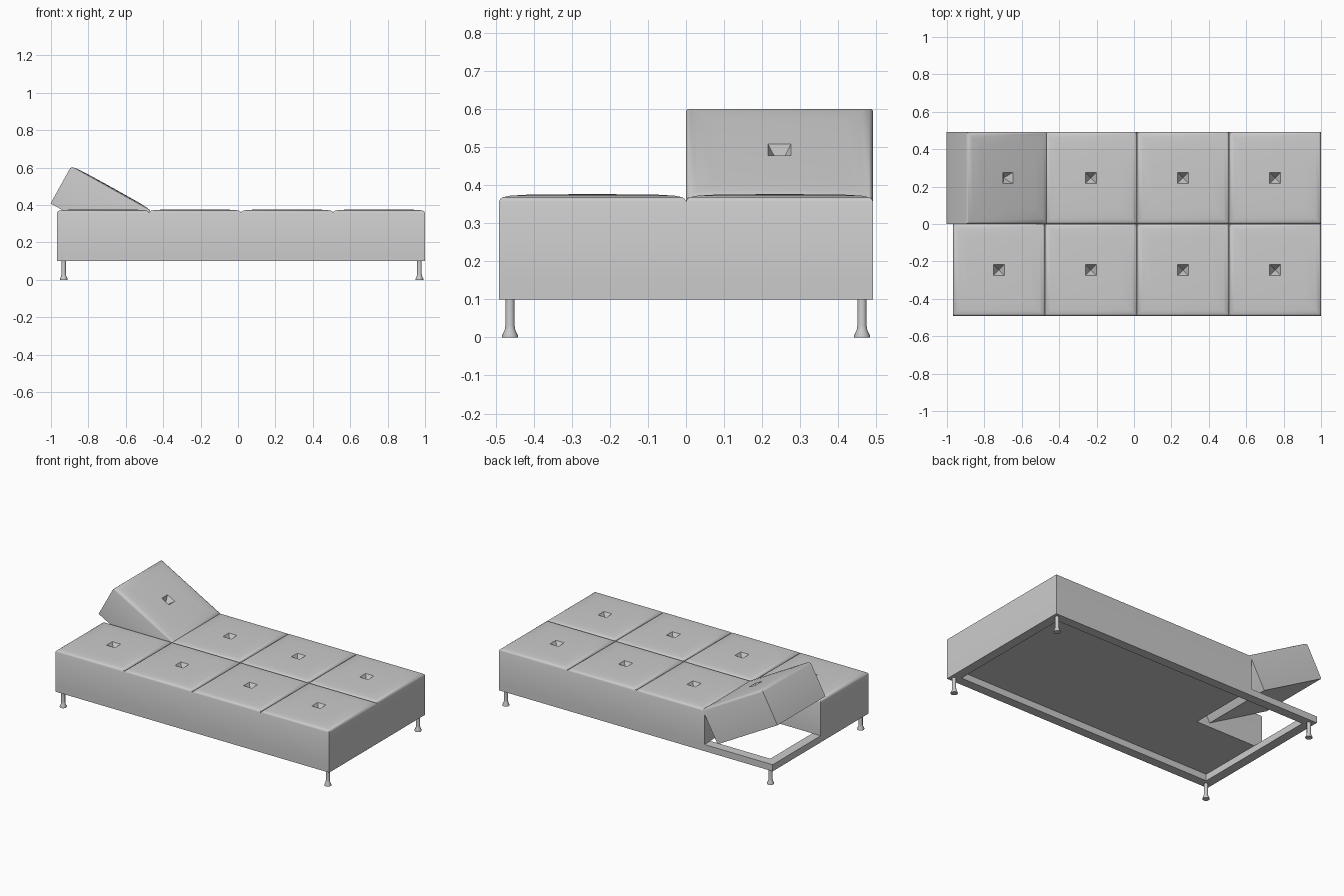
import bpy
import bmesh
import math
from mathutils import Matrix, Vector

if "Cube" in bpy.data.objects:
    bpy.data.objects.remove(bpy.data.objects["Cube"], do_unlink=True)

# One plain grey for everything
grey = bpy.data.materials.new("soft_grey")
grey.use_nodes = True
colour = (0.6, 0.6, 0.6, 1)
grey.diffuse_color = colour
grey.node_tree.nodes["Principled BSDF"].inputs["Base Color"].default_value = colour

TILE = 0.492
LEFT, RIGHT = 1 - 4 * TILE, 1.0
LEFT = RIGHT - 4 * TILE
RAIL_BOTTOM, RAIL_TOP, EDGE = 0.1, 0.143, 0.357


def finish(bm, name):
    bmesh.ops.recalc_face_normals(bm, faces=bm.faces)
    mesh = bpy.data.meshes.new(name)
    bm.to_mesh(mesh)
    bm.free()
    mesh.materials.append(grey)
    obj = bpy.data.objects.new(name, mesh)
    bpy.context.collection.objects.link(obj)
    bpy.ops.object.select_all(action="DESELECT")
    obj.select_set(True)
    bpy.context.view_layer.objects.active = obj
    bpy.ops.object.shade_smooth_by_angle(angle=math.radians(35))
    return obj


def bridge(bm, a, b):
    n = len(a)
    for i in range(n):
        bm.faces.new((a[i], a[(i + 1) % n], b[(i + 1) % n], b[i]))


def cushion(name, x, y):
    """Square block with a softly domed top and a pyramid-shaped tuft."""
    bm = bmesh.new()
    half = TILE / 2
    profile = [(half, RAIL_TOP), (half, EDGE), (half - 0.003, 0.364),
               (half - 0.01, 0.369), (half - 0.03, 0.373),
               (half - 0.08, 0.376), (0.03, 0.377)]
    rings = []
    for r, z in profile:
        rings.append([bm.verts.new((x + sx * r, y + sy * r, z))
                      for sx, sy in ((-1, -1), (1, -1), (1, 1), (-1, 1))])
    bm.faces.new(rings[0])
    for a, b in zip(rings, rings[1:]):
        bridge(bm, a, b)
    tip = bm.verts.new((x, y, 0.327))
    for i in range(4):
        bm.faces.new((rings[-1][i], rings[-1][(i + 1) % 4], tip))
    return finish(bm, name)


# Seat cushions, with the back corner one raised as a headrest
for row, side in ((-0.5, "front"), (0.5, "back")):
    for col in range(4):
        raised = side == "back" and col == 0
        name = "headrest" if raised else f"{side}_cushion_{col + 1}"
        block = cushion(name, LEFT + (col + 0.5) * TILE, row * TILE)
        if raised:
            pivot = Vector((LEFT + TILE, 0, EDGE))
            turn = Matrix.Rotation(math.radians(29), 4, "Y")
            shift = Matrix.Translation(pivot + Vector((0.008, 0, 0)))
            block.data.transform(shift @ turn @ Matrix.Translation(-pivot))

# Open rectangular base frame
bm = bmesh.new()
loops = []
for inset, z in ((0, RAIL_BOTTOM), (0, RAIL_TOP), (0.06, RAIL_TOP), (0.06, RAIL_BOTTOM)):
    x0, x1, y1 = LEFT + inset, RIGHT - inset, TILE - inset
    loops.append([bm.verts.new((x, y, z))
                  for x, y in ((x0, -y1), (x1, -y1), (x1, y1), (x0, y1))])
for i in range(4):
    bridge(bm, loops[i], loops[(i + 1) % 4])
finish(bm, "base_frame")

# Four slim legs with flared feet
for end, x in (("right", LEFT + 0.036), ("left", RIGHT - 0.03)):
    for side, y in (("front", -0.463), ("back", 0.463)):
        bm = bmesh.new()
        rings = []
        for r, z in ((0.021, 0), (0.021, 0.005), (0.014, 0.02),
                     (0.012, 0.032), (0.012, RAIL_BOTTOM)):
            rings.append([bm.verts.new((x + r * math.cos(a * math.tau / 16),
                                        y + r * math.sin(a * math.tau / 16), z))
                          for a in range(16)])
        for a, b in zip(rings, rings[1:]):
            bridge(bm, a, b)
        bm.faces.new(rings[0])
        bm.faces.new(rings[-1])
        finish(bm, f"{side}_{end}_leg")
